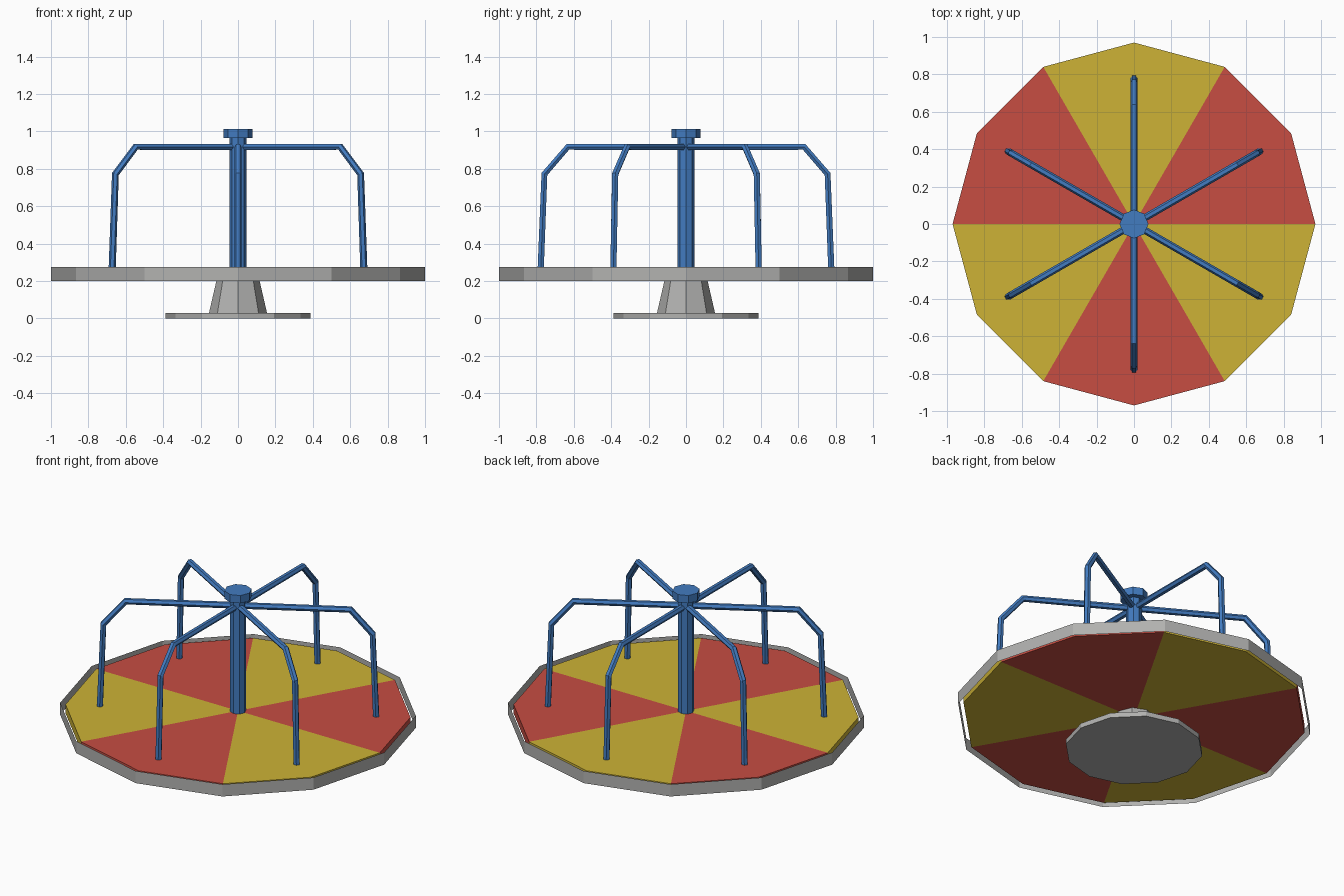
import bpy, bmesh
from math import cos, sin, radians, tau

default = bpy.data.objects.get("Cube")
if default:
    bpy.data.objects.remove(default)


def material(name, rgb):
    m = bpy.data.materials.new(name)
    m.use_nodes = True
    m.diffuse_color = (*rgb, 1)
    m.node_tree.nodes["Principled BSDF"].inputs["Base Color"].default_value = (*rgb, 1)
    return m


blue = material("blue paint", (0.055, 0.20, 0.53))
red = material("red paint", (0.57, 0.075, 0.055))
yellow = material("yellow paint", (0.61, 0.45, 0.037))
grey = material("grey metal", (0.44, 0.44, 0.43))


def add_mesh(name, bm, *mats):
    mesh = bpy.data.meshes.new(name)
    bm.to_mesh(mesh)
    bm.free()
    for m in mats:
        mesh.materials.append(m)
    obj = bpy.data.objects.new(name, mesh)
    bpy.context.collection.objects.link(obj)
    return obj


def ring(bm, sides, radius, z):
    return [bm.verts.new((radius * cos(tau * i / sides), radius * sin(tau * i / sides), z))
            for i in range(sides)]


def band(bm, low, high):
    n = len(low)
    return [bm.faces.new((low[i], low[(i + 1) % n], high[(i + 1) % n], high[i]))
            for i in range(n)]


def prism(name, sides, r_low, r_high, z_low, z_high, mat, capped=True):
    bm = bmesh.new()
    low, high = ring(bm, sides, r_low, z_low), ring(bm, sides, r_high, z_high)
    band(bm, low, high)
    if capped:
        bm.faces.new(high)
        bm.faces.new(low[::-1])
    return add_mesh(name, bm, mat)


# Foot, pedestal and open outer hoop
prism("ground_plate", 12, 0.387, 0.387, 0, 0.03, grey)
prism("pedestal", 8, 0.155, 0.113, 0.03, 0.212, grey)
prism("outer_hoop", 12, 1, 1, 0.2, 0.275, grey, capped=False)

# Deck with alternating coloured wedges, two facets per wedge
bm = bmesh.new()
low, high = ring(bm, 12, 0.97, 0.21), ring(bm, 12, 0.97, 0.265)
bottom, top = bm.verts.new((0, 0, 0.21)), bm.verts.new((0, 0, 0.265))
for i, side in enumerate(band(bm, low, high)):
    j = (i + 1) % 12
    wedge = [side,
             bm.faces.new((top, high[i], high[j])),
             bm.faces.new((bottom, low[j], low[i]))]
    for face in wedge:
        face.material_index = (i // 2) % 2
add_mesh("deck", bm, red, yellow)

# Centre post and cap
prism("centre_post", 8, 0.045, 0.045, 0.26, 0.97, blue)
prism("post_cap", 8, 0.077, 0.077, 0.965, 1.013, blue)

# Bent handrails radiating from the post
rail_path = [(0, 0.917), (0.632, 0.917), (0.757, 0.772), (0.777, 0.26)]
for k in range(6):
    a = radians(30 + 60 * k)
    curve = bpy.data.curves.new(f"handrail_{k + 1}", "CURVE")
    curve.dimensions = "3D"
    curve.bevel_depth = 0.019
    curve.bevel_resolution = 1
    curve.use_fill_caps = True
    spline = curve.splines.new("POLY")
    spline.points.add(len(rail_path) - 1)
    spline.use_smooth = False
    for point, (r, z) in zip(spline.points, rail_path):
        point.co = (r * cos(a), r * sin(a), z, 1)
    curve.materials.append(blue)
    bpy.context.collection.objects.link(bpy.data.objects.new(curve.name, curve))
